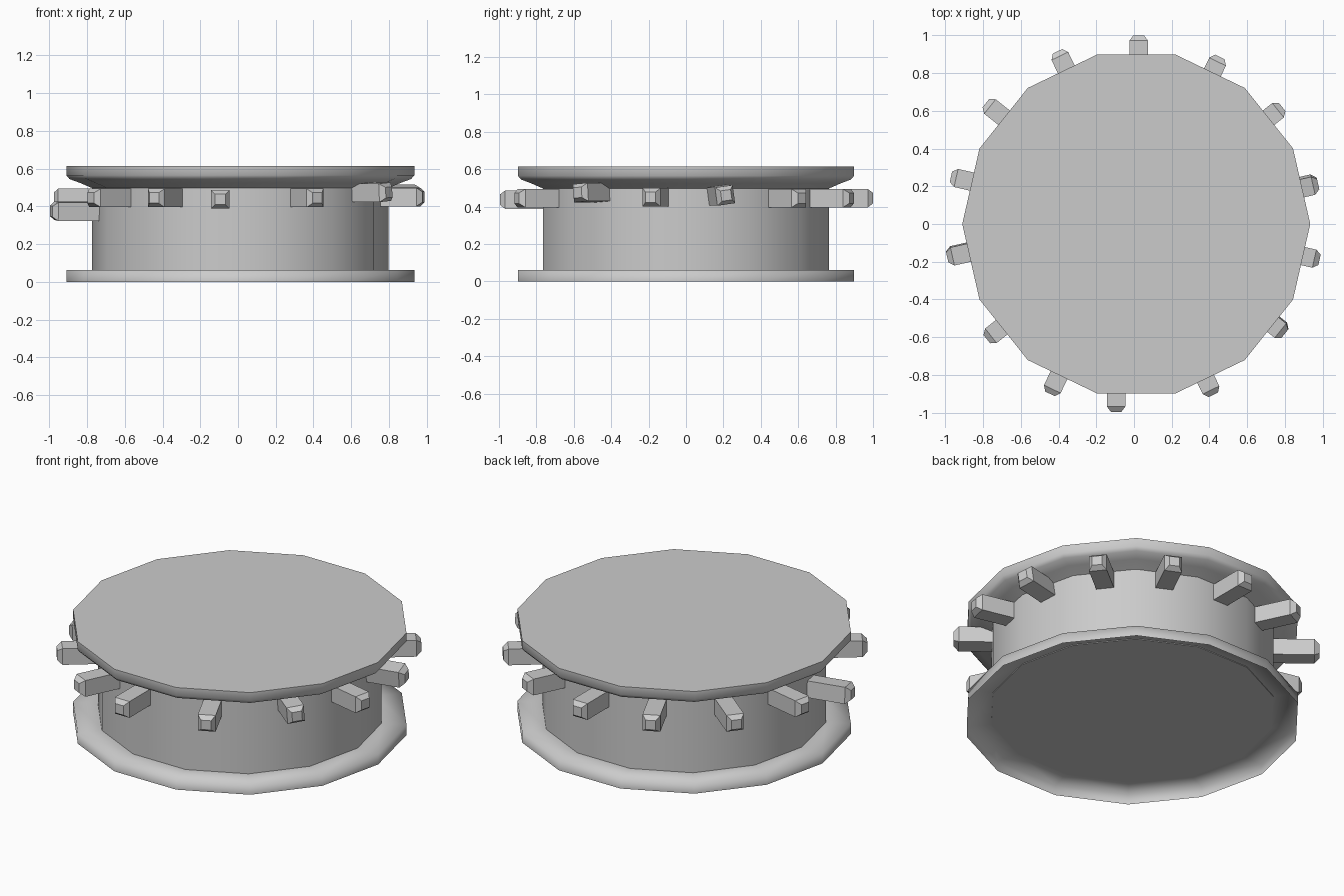
import bpy, bmesh
from math import cos, sin, pi, radians
from mathutils import Matrix, Vector

if "Cube" in bpy.data.objects:
    bpy.data.objects.remove(bpy.data.objects["Cube"])

SIDES = 14
CX = 0.012


def make_object(name, bm, smooth_angle=None):
    mesh = bpy.data.meshes.new(name)
    bm.to_mesh(mesh)
    bm.free()
    obj = bpy.data.objects.new(name, mesh)
    bpy.context.collection.objects.link(obj)
    if smooth_angle:
        bpy.ops.object.select_all(action='DESELECT')
        obj.select_set(True)
        bpy.context.view_layer.objects.active = obj
        bpy.ops.object.shade_smooth_by_angle(angle=radians(smooth_angle))
    return obj


def turned(name, profile, smooth_angle, cap_low=False, cap_high=False):
    """Shell turned from (radius, height) points, bottom to top."""
    bm = bmesh.new()
    rings = [[bm.verts.new((CX + r * cos(2 * pi * i / SIDES), r * sin(2 * pi * i / SIDES), z))
              for i in range(SIDES)] for r, z in profile]
    for low, high in zip(rings, rings[1:]):
        for i in range(SIDES):
            j = (i + 1) % SIDES
            bm.faces.new((low[i], low[j], high[j], high[i]))
    if cap_low:
        bm.faces.new(rings[0][::-1])
    if cap_high:
        bm.faces.new(rings[-1])
    return make_object(name, bm, smooth_angle)


def peg(name, tip, angle, z, roll):
    """Square peg with a tapered end, pointing outward along +x before rotation."""
    bm = bmesh.new()
    rings = [[bm.verts.new((x, sy * h, sz * h)) for sy, sz in ((-1, -1), (1, -1), (1, 1), (-1, 1))]
             for x, h in ((-0.27, 0.049), (-0.028, 0.049), (0, 0.028))]
    for a, b in zip(rings, rings[1:]):
        for i in range(4):
            j = (i + 1) % 4
            bm.faces.new((a[i], a[j], b[j], b[i]))
    bm.faces.new(rings[-1])
    bm.transform(Matrix.Translation(Vector((tip[0], tip[1], z)))
                 @ Matrix.Rotation(angle, 4, 'Z') @ Matrix.Rotation(radians(roll), 4, 'X'))
    return make_object(name, bm)


# Spool body: hollow-bottomed flange, drum with its floor, dished top plate
turned("base_flange", [(0.922, 0), (0.922, 0.062), (0.78, 0.062)], 100)
turned("drum", [(0.785, 0.058), (0.785, 0.5)], 30, cap_low=True)
turned("top_plate", [(0.78, 0.495), (0.85, 0.525), (0.905, 0.545), (0.922, 0.565), (0.922, 0.615)],
       60, cap_high=True)

# Slightly irregular pegs, one per side: tip x, tip y, height, roll
pegs = [
    (0.975, 0.215, 0.46, 8), (0.785, 0.62, 0.445, 0), (0.455, 0.885, 0.445, 0),
    (0.025, 1.0, 0.445, 0), (-0.405, 0.915, 0.445, 0), (-0.785, 0.64, 0.445, 0),
    (-0.97, 0.25, 0.445, 0), (-0.99, -0.175, 0.375, -4), (-0.78, -0.61, 0.445, 0),
    (-0.445, -0.90, 0.445, 0), (-0.095, -0.995, 0.437, 0), (0.42, -0.905, 0.445, 0),
    (0.80, -0.58, 0.475, 4), (0.983, -0.19, 0.45, 0),
]
for k, (x, y, z, roll) in enumerate(pegs):
    peg(f"peg_{k + 1}", (x, y), 2 * pi * (k + 0.5) / SIDES, z, roll)
